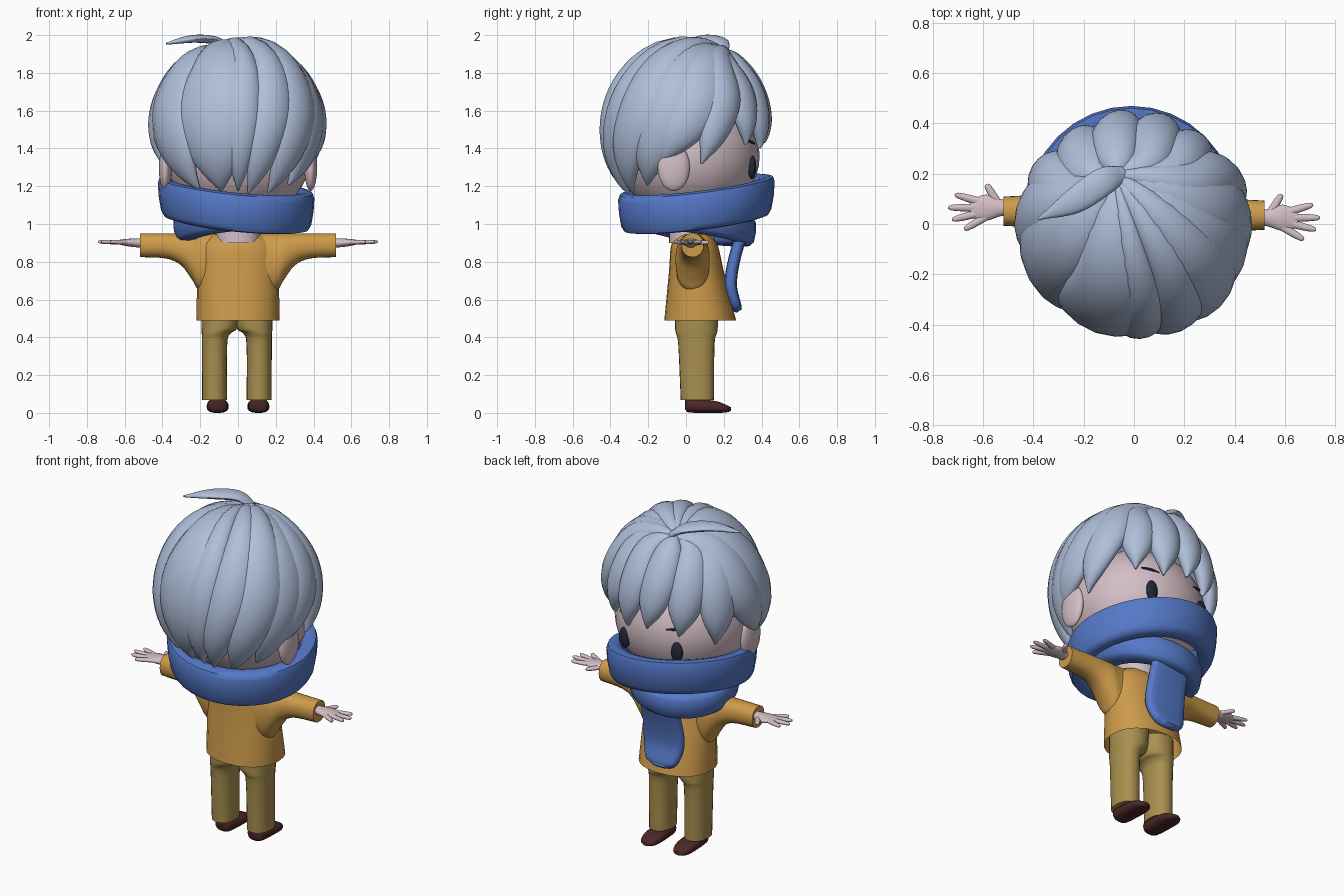
import bpy, bmesh, math
from mathutils import Vector

if "Cube" in bpy.data.objects:
    bpy.data.objects.remove(bpy.data.objects["Cube"])

def mat(name, c):
    m = bpy.data.materials.new(name)
    m.diffuse_color = (*c, 1)
    m.use_nodes = True
    m.node_tree.nodes["Principled BSDF"].inputs["Base Color"].default_value = m.diffuse_color
    return m

HAIR = mat("hair", (.43, .52, .70)); SKIN = mat("skin", (.66, .52, .57))
BLUE = mat("scarf", (.09, .19, .58)); COAT = mat("coat", (.62, .33, .07))
PANTS = mat("trousers", (.40, .28, .08)); SHOE = mat("shoe", (.07, .02, .02))
DARK = mat("eye", (.015, .02, .04))
X, Y, Z = Vector((1, 0, 0)), Vector((0, 1, 0)), Vector((0, 0, 1))
SIDES = ((1, "right"), (-1, "left"))

def finish(name, bm, m):
    bmesh.ops.recalc_face_normals(bm, faces=bm.faces)
    me = bpy.data.meshes.new(name)
    bm.to_mesh(me); bm.free()
    ob = bpy.data.objects.new(name, me)
    bpy.context.collection.objects.link(ob)
    me.materials.append(m)
    bpy.ops.object.select_all(action='DESELECT')
    ob.select_set(True)
    bpy.context.view_layer.objects.active = ob
    bpy.ops.object.shade_smooth_by_angle(angle=math.radians(50))
    return ob

def bridge(name, rings, m, caps=(True, True), closed=False):
    bm = bmesh.new()
    vs = [[bm.verts.new(p) for p in r] for r in rings]
    n = len(vs[0])
    for a, b in list(zip(vs, vs[1:])) + ([(vs[-1], vs[0])] if closed else []):
        for i in range(n):
            bm.faces.new((a[i], a[(i + 1) % n], b[(i + 1) % n], b[i]))
    if caps[0]: bm.faces.new(vs[0])
    if caps[1]: bm.faces.new(vs[-1])
    return finish(name, bm, m)

def spline(keys, steps=6):
    k = [Vector(p) for p in keys]
    k = [2 * k[0] - k[1]] + k + [2 * k[-1] - k[-2]]
    out = []
    for i in range(1, len(k) - 2):
        p, q, r, s = k[i - 1:i + 3]
        for j in range(steps):
            t = j / steps
            out.append(.5 * (2 * q + (r - p) * t + (2 * p - 5 * q + 4 * r - s) * t * t
                             + (3 * q - 3 * r + s - p) * t ** 3))
    return out + [k[-2]]

def outline(n, power):
    out = []
    for i in range(n):
        a = 2 * math.pi * i / n
        c, s = math.cos(a), math.sin(a)
        out.append((math.copysign(abs(c) ** power, c), math.copysign(abs(s) ** power, s)))
    return out

def loft(name, keys, u, v, m, caps=(True, True), power=.9):
    # keys: centre x, y, z and the two radii along u and v
    cen, rad = spline([k[:3] for k in keys], 4), spline([(k[3], k[4], 0) for k in keys], 4)
    return bridge(name, [[c + u * r.x * a + v * r.y * b for a, b in outline(24, power)]
                         for c, r in zip(cen, rad)], m, caps)

CEN, RAD = Vector((0, 0, 1.48)), Vector((.425, .415, .49))

def strand(name, keys, thick, m, lift=None, power=1, normal=None):
    # swept lock; keys are x, y, z, half width; lift keeps the path on the head shape
    path = spline([k[:3] for k in keys])
    wid = [max(w.x, .004) for w in spline([(k[3], 0, 0) for k in keys])]
    if lift:
        for i, p in enumerate(path):
            d = p - CEN
            path[i] = CEN + d * lift / Vector([d[j] / RAD[j] for j in range(3)]).length
    rings = []
    for i, (p, w) in enumerate(zip(path, wid)):
        t = (path[min(i + 1, len(path) - 1)] - path[max(i - 1, 0)]).normalized()
        o = normal if normal else p - CEN
        o = (o - t * o.dot(t)).normalized()
        side, h = t.cross(o), thick * (w / max(wid)) ** .6
        rings.append([p + side * w * a + o * (h * b - ((w * a) ** 2 / .9 if lift else 0))
                      for a, b in outline(16, power)])
    return bridge(name, rings, m)

def ball(name, c, r, m, cut=None):
    bm = bmesh.new()
    bmesh.ops.create_uvsphere(bm, u_segments=32, v_segments=20, radius=1)
    for v in bm.verts:
        v.co = Vector([v.co[i] * r[i] + c[i] for i in range(3)])
    if cut:
        bmesh.ops.bisect_plane(bm, geom=bm.verts[:] + bm.edges[:] + bm.faces[:], plane_co=cut[0],
                               plane_no=cut[1], clear_inner=True)
    return finish(name, bm, m)

# head and face
ball("head", (0, .02, 1.36), (.385, .37, .34), SKIN)
for s, side in SIDES:
    ball(side + "_ear", (s * .385, -.065, 1.3), (.034, .085, .125), SKIN)
    ball(side + "_eye", (s * .175 - .01, .35, 1.3), (.036, .022, .062), DARK)
    strand(side + "_brow", [(s * .12, .36, 1.425, .004), (s * .17, .345, 1.435, .007),
                            (s * .215, .322, 1.44, .004)], .008, DARK, normal=Y)

# hair cap, then locks fanning out from the crown: start angle, twist, tip height, half width
ball("hair_cap", (0, -.01, 1.52), (.405, .395, .44), HAIR, cut=((0, 0, 1.42), (0, -.5, .86)))
locks = [(248, 6, 1.17, .22), (182, 50, 1.18, .19), (158, 36, 1.32, .14), (276, -6, 1.17, .1),
         (307, -27, 1.16, .12), (333, -34, 1.17, .14), (357, -35, 1.2, .16), (24, -44, 1.32, .15),
         (40, -28, 1.32, .11), (55, -3, 1.42, .1), (78, -4, 1.4, .1), (105, -11, 1.43, .1),
         (130, -11, 1.4, .11), (153, -5, 1.34, .12)]
for i, (az, twist, tip, w) in enumerate(locks):
    keys = [(-.07, .2, 1.93, .02)]
    for t, f in ((0, .75), (.35, 1), (.7, .75), (1, .03)):
        z, a = 1.86 + (tip - 1.86) * t, math.radians(az + twist * t)
        r = math.sqrt(1 - ((z - CEN.z) / RAD.z) ** 2)
        keys.append((RAD.x * r * math.cos(a), RAD.y * r * math.sin(a), z, w * f))
    strand(f"hair_lock_{i + 1}", keys, .058, HAIR, lift=.97 + .015 * (i % 3))
strand("hair_tuft", [(-.04, .2, 1.92, .03), (-.12, .17, 1.97, .055), (-.24, .09, 1.98, .05),
                     (-.38, .02, 1.955, .004)], .022, HAIR, normal=Z)

# scarf: two sloping wraps and a hanging tail
def wrap(name, c, r, half, height, sx, sy):
    rings = []
    for i in range(32):
        a = 2 * math.pi * i / 32
        ring = []
        for u, v in outline(12, .55):
            d = r + half * u + .12 * height * v
            ring.append((c[0] + d * math.cos(a), c[1] + d * math.sin(a),
                         c[2] + height * v + d * (sx * math.cos(a) + sy * math.sin(a))))
        rings.append(ring)
    bridge(name, rings, BLUE, (False, False), True)

wrap("scarf_wrap", (-.01, .055, 1.105), .36, .05, .105, -.1, .12)
wrap("scarf_inner_wrap", (-.03, .06, 1.0), .25, .06, .075, .1, -.15)
strand("scarf_tail", [(-.02, .32, 1.02, .12), (-.02, .26, .83, .125), (-.02, .237, .68, .13),
                      (-.02, .265, .57, .1), (-.02, .283, .54, .04)], .033, BLUE, power=.6, normal=Y)

# coat body and sleeves
loft("coat_body", [(0, .075, .49, .22, .19), (0, .055, .75, .215, .145), (0, .045, .88, .2, .125),
                   (0, .04, .945, .13, .09)], X, Y, COAT, (False, True))
for s, side in SIDES:
    loft(side + "_sleeve", [(s * x, .043 - s * .008, (lo + .95) / 2, w, (.95 - lo) / 2) for x, lo, w in
                            ((0, .6, .09), (.19, .64, .09), (.24, .7, .09), (.3, .78, .076), (.38, .817, .066),
                             (.52, .825, .058))], Y, Z, COAT)
loft("neck", [(0, .03, .9, .12, .12), (0, .03, 1.15, .12, .12)], X, Y, SKIN)

for s, side in SIDES:
    # hand with fingers fanned from the wrist: spread angle, reach
    y = .045 - .02 * s
    loft(side + "_palm", [(s * .48, y, .9, .03, .026), (s * .53, y, .9, .034, .024),
                          (s * .59, y, .902, .052, .019), (s * .65, y - .005, .905, .035, .008)], Y, Z, SKIN, power=1)
    for i, (deg, reach) in enumerate(((58, .11), (16, .19), (0, .21), (-14, .2), (-31, .17))):
        d = Vector((s * math.cos(math.radians(deg)), math.sin(math.radians(deg)), .03))
        o = Vector((s * .53, y, .9))
        strand(f"{side}_finger_{i + 1}", [(*(o + d * reach * t), w) for t, w in
                                          ((.3, .016), (.7, .015), (.93, .011), (1, .004))], .012, SKIN, normal=Z)
    # trouser leg and shoe
    c, f = s * .118 - .006, s * .108
    loft(side + "_leg", [(c, .06, .068, .066, .088), (c, .055, .36, .067, .096),
                         (c - s * .008, .055, .42, .076, .108), (c - s * .025, .055, .45, .095, .113),
                         (c - s * .03, .055, .56, .1, .115)], X, Y, PANTS)
    loft(side + "_shoe", [(f, -.005, .045, .03, .025), (f, .02, .04, .052, .038), (f, .15, .032, .058, .032),
                          (f, .21, .023, .046, .021), (f, .237, .02, .018, .01)], X, Z, SHOE, power=.8)
